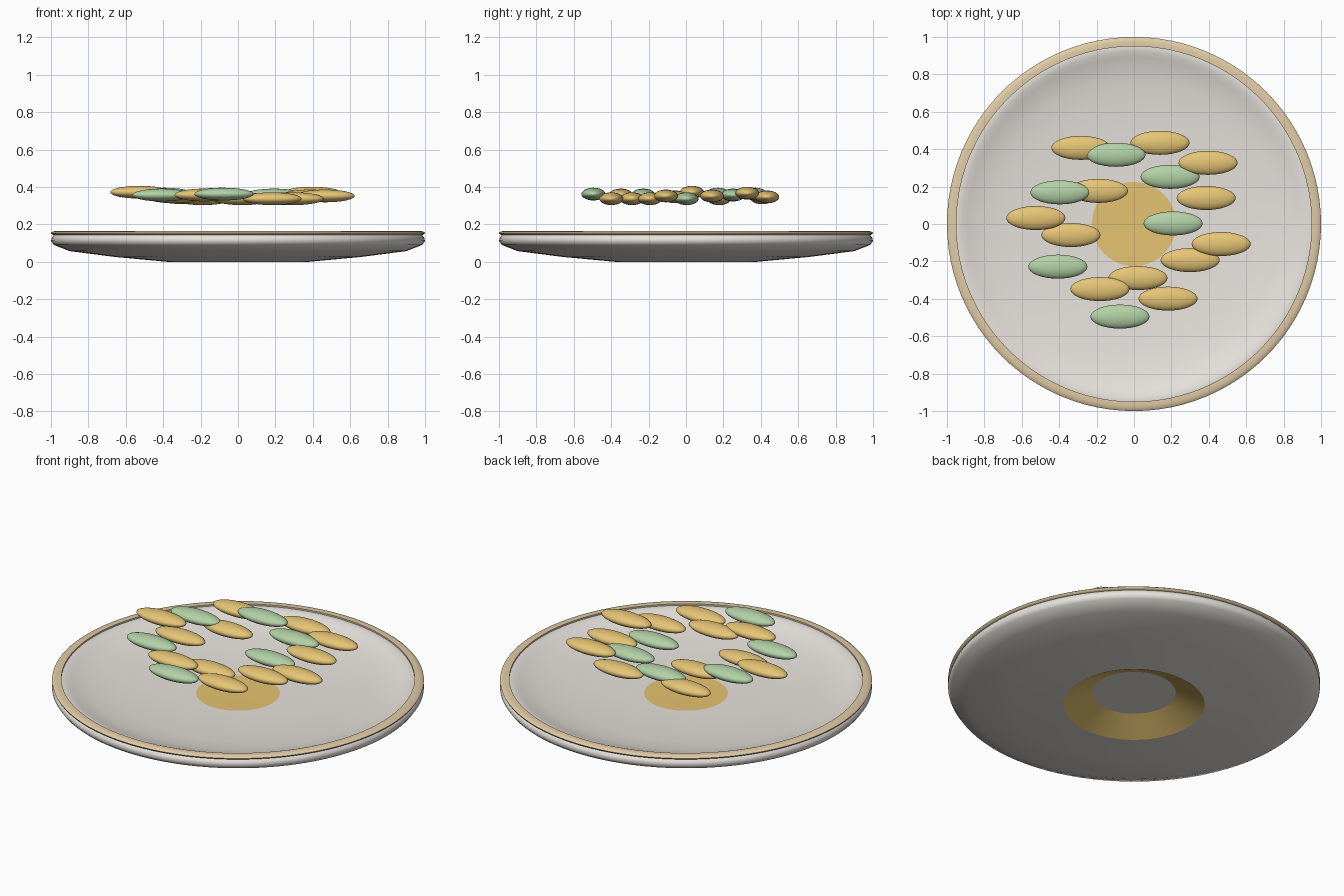
import bpy, bmesh, math

if "Cube" in bpy.data.objects:
    bpy.data.objects.remove(bpy.data.objects["Cube"])

SEG = 96


def material(name, rgb):
    """Flat colour given in sRGB, stored as linear."""
    m = bpy.data.materials.new(name)
    lin = [c / 12.92 if c <= 0.04045 else ((c + 0.055) / 1.055) ** 2.4 for c in rgb]
    m.diffuse_color = (*lin, 1)
    m.use_nodes = True
    m.node_tree.nodes["Principled BSDF"].inputs["Base Color"].default_value = m.diffuse_color
    return m


cream = material("cream glaze", (0.91, 0.89, 0.865))
tan = material("tan rim", (0.88, 0.80, 0.65))
gold = material("gold centre", (0.90, 0.765, 0.44))
bean_gold = material("bean gold", (0.90, 0.77, 0.46))
bean_green = material("bean green", (0.70, 0.82, 0.65))


def finish(bm, name, mat, angle=35):
    bmesh.ops.recalc_face_normals(bm, faces=bm.faces)
    mesh = bpy.data.meshes.new(name)
    bm.to_mesh(mesh)
    bm.free()
    mesh.materials.append(mat)
    ob = bpy.data.objects.new(name, mesh)
    bpy.context.collection.objects.link(ob)
    bpy.ops.object.select_all(action='DESELECT')
    ob.select_set(True)
    bpy.context.view_layer.objects.active = ob
    bpy.ops.object.shade_smooth_by_angle(angle=math.radians(angle))
    return ob


def lathe(name, profile, mat, closed=False, angle=35):
    """Spin an (r, z) profile around z; points at r = 0 become poles."""
    bm = bmesh.new()
    rings = []
    for r, z in profile:
        if r == 0:
            rings.append([bm.verts.new((0, 0, z))] * SEG)
        else:
            rings.append([bm.verts.new((r * math.cos(math.tau * i / SEG),
                                        r * math.sin(math.tau * i / SEG), z))
                          for i in range(SEG)])
    pairs = list(zip(rings, rings[1:]))
    if closed:
        pairs.append((rings[-1], rings[0]))
    for a, b in pairs:
        for i in range(SEG):
            j = (i + 1) % SEG
            quad = list(dict.fromkeys((a[i], a[j], b[j], b[i])))
            if len(quad) > 2:
                bm.faces.new(quad)
    return finish(bm, name, mat, angle)


# Plate body: recessed underside, curved wall, dished floor with a flatter lip
plate = lathe("plate", [
    (0, 0.073), (0.225, 0.073), (0.38, 0.0), (0.66, 0.026), (0.90, 0.057),
    (0.985, 0.09), (1.0, 0.112), (0.995, 0.130), (0.983, 0.145),
    (0.955, 0.156), (0.92, 0.150), (0.89, 0.140), (0.85, 0.126), (0.78, 0.111),
    (0.65, 0.095), (0.45, 0.083), (0.225, 0.077), (0, 0.077)], cream, angle=60)

# Foot recess slope and the disc in the middle of the floor are gold
plate.data.materials.append(gold)
for f in plate.data.polygons:
    r = math.hypot(f.center.x, f.center.y)
    if r < 0.225 and f.center.z > 0.075 or 0.225 < r < 0.38 and f.center.z < 0.06:
        f.material_index = 1

# Crisp edges around the foot recess
verts = plate.data.vertices
for e in plate.data.edges:
    a, b = (verts[i].co for i in e.vertices)
    if a.z < 0.075 and abs(a.z - b.z) < 1e-5 and all(
            0.22 < math.hypot(v.x, v.y) < 0.385 for v in (a, b)):
        e.use_edge_sharp = True

# Tan rim band, sloping down outwards
lathe("rim", [(0.95, 0.148), (0.983, 0.142), (0.997, 0.148), (1.0, 0.155),
              (0.992, 0.161), (0.975, 0.165), (0.95, 0.164)], tan, closed=True, angle=50)

# Beans hovering above the plate: x, y, z
GOLD_BEANS = [(-.284, .407, .345), (.139, .434, .35), (.396, .327, .37),
              (.386, .139, .355), (-.19, .177, .34), (-.525, .032, .375),
              (-.337, -.059, .35), (.466, -.107, .355), (.30, -.193, .34),
              (.021, -.289, .34), (-.182, -.348, .36), (.182, -.399, .34)]
GREEN_BEANS = [(-.096, .37, .365), (.193, .252, .36), (-.396, .169, .365),
               (.209, .003, .34), (-.407, -.228, .36), (-.075, -.495, .365)]

for label, spots, mat in (("gold_bean", GOLD_BEANS, bean_gold),
                          ("green_bean", GREEN_BEANS, bean_green)):
    for n, (x, y, z) in enumerate(spots, 1):
        bm = bmesh.new()
        bmesh.ops.create_uvsphere(bm, u_segments=32, v_segments=16, radius=1)
        bmesh.ops.scale(bm, vec=(0.158, 0.064, 0.034), verts=bm.verts)
        ob = finish(bm, f"{label}_{n}", mat, 80)
        ob.location = (x, y, z - 0.003)
